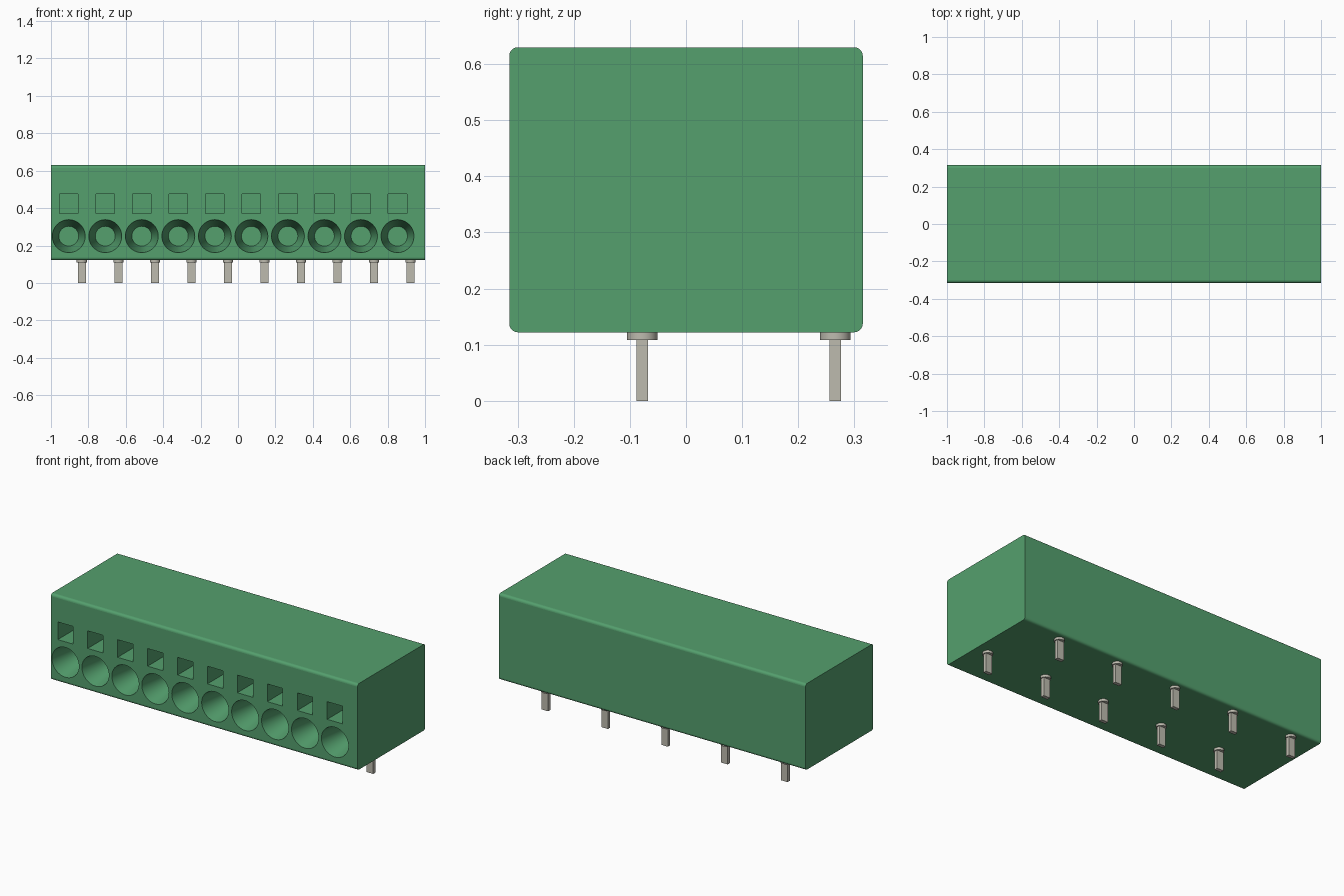
import bpy, bmesh, math
from mathutils import Matrix, Vector

if "Cube" in bpy.data.objects:
    bpy.data.objects.remove(bpy.data.objects["Cube"], do_unlink=True)

WAYS, PITCH = 10, 0.1953
FIRST_HOLE, FIRST_PIN = -0.905, -0.835
BODY_BOTTOM, BODY_TOP, HALF_DEPTH = 0.122, 0.63, 0.315


def material(name, rgb):
    mat = bpy.data.materials.new(name)
    mat.use_nodes = True
    mat.diffuse_color = (*rgb, 1)
    mat.node_tree.nodes["Principled BSDF"].inputs["Base Color"].default_value = (*rgb, 1)
    return mat


green = material("green plastic", (0.089, 0.350, 0.155))
metal = material("tinned metal", (0.515, 0.500, 0.430))


def add_box(bm, centre, size):
    m = Matrix.Translation(centre) @ Matrix.Diagonal((*size, 1))
    return bmesh.ops.create_cube(bm, size=1, matrix=m)["verts"]


def make_object(name, bm, mat):
    mesh = bpy.data.meshes.new(name)
    bm.to_mesh(mesh)
    bm.free()
    mesh.materials.append(mat)
    obj = bpy.data.objects.new(name, mesh)
    bpy.context.collection.objects.link(obj)
    return obj


def select_only(obj):
    bpy.ops.object.select_all(action='DESELECT')
    obj.select_set(True)
    bpy.context.view_layer.objects.active = obj


# Housing: block with its four long edges rounded
bm = bmesh.new()
height = BODY_TOP - BODY_BOTTOM
add_box(bm, (0, 0, BODY_BOTTOM + height / 2), (2, 2 * HALF_DEPTH, height))
long_edges = [e for e in bm.edges if abs(e.verts[0].co.x - e.verts[1].co.x) > 1]
bmesh.ops.bevel(bm, geom=long_edges, offset=0.015, segments=5, profile=0.5, affect='EDGES')
housing = make_object("housing", bm, green)

# Cutters: tapered wire entries and square release slots above them
bm = bmesh.new()
depth, lead = 0.20, 0.01
r_front, r_back = 0.088, 0.053
r_lead = r_front + (r_front - r_back) * lead / depth
for i in range(WAYS):
    x = FIRST_HOLE + i * PITCH
    centre = Vector((x, -HALF_DEPTH + (depth - lead) / 2, 0.25))
    bmesh.ops.create_cone(bm, cap_ends=True, segments=48, radius1=r_lead, radius2=r_back,
                          depth=depth + lead,
                          matrix=Matrix.Translation(centre) @ Matrix.Rotation(-math.pi / 2, 4, 'X'))
    add_box(bm, (x, centre.y, 0.423), (0.1, depth + lead, 0.104))
cutter = make_object("entry_cutter", bm, green)
cutter.hide_render = True

select_only(housing)
cut = housing.modifiers.new("entries", 'BOOLEAN')
cut.operation = 'DIFFERENCE'
cut.solver = 'EXACT'
cut.object = cutter
bpy.ops.object.modifier_apply(modifier=cut.name)
bpy.data.objects.remove(cutter, do_unlink=True)

# Smooth rounded edges and funnels, flat everywhere else
bpy.ops.object.shade_smooth_by_angle(angle=math.radians(30))
for p in housing.data.polygons:
    if max(abs(c) for c in p.normal) > 0.9999:
        p.use_smooth = False

# Solder pins: flat blade under a round collar, staggered in two rows
for i in range(WAYS):
    x = FIRST_PIN + i * PITCH
    y = 0.266 if i % 2 == 0 else -0.078
    bm = bmesh.new()
    add_box(bm, (x, y, 0.055), (0.042, 0.021, 0.11))
    bmesh.ops.create_cone(bm, cap_ends=True, segments=32, radius1=0.0272, radius2=0.0272,
                          depth=0.016, matrix=Matrix.Translation((x, y, 0.116)))
    pin = make_object(f"pin_{i + 1}", bm, metal)
    select_only(pin)
    bpy.ops.object.shade_smooth_by_angle(angle=math.radians(30))
